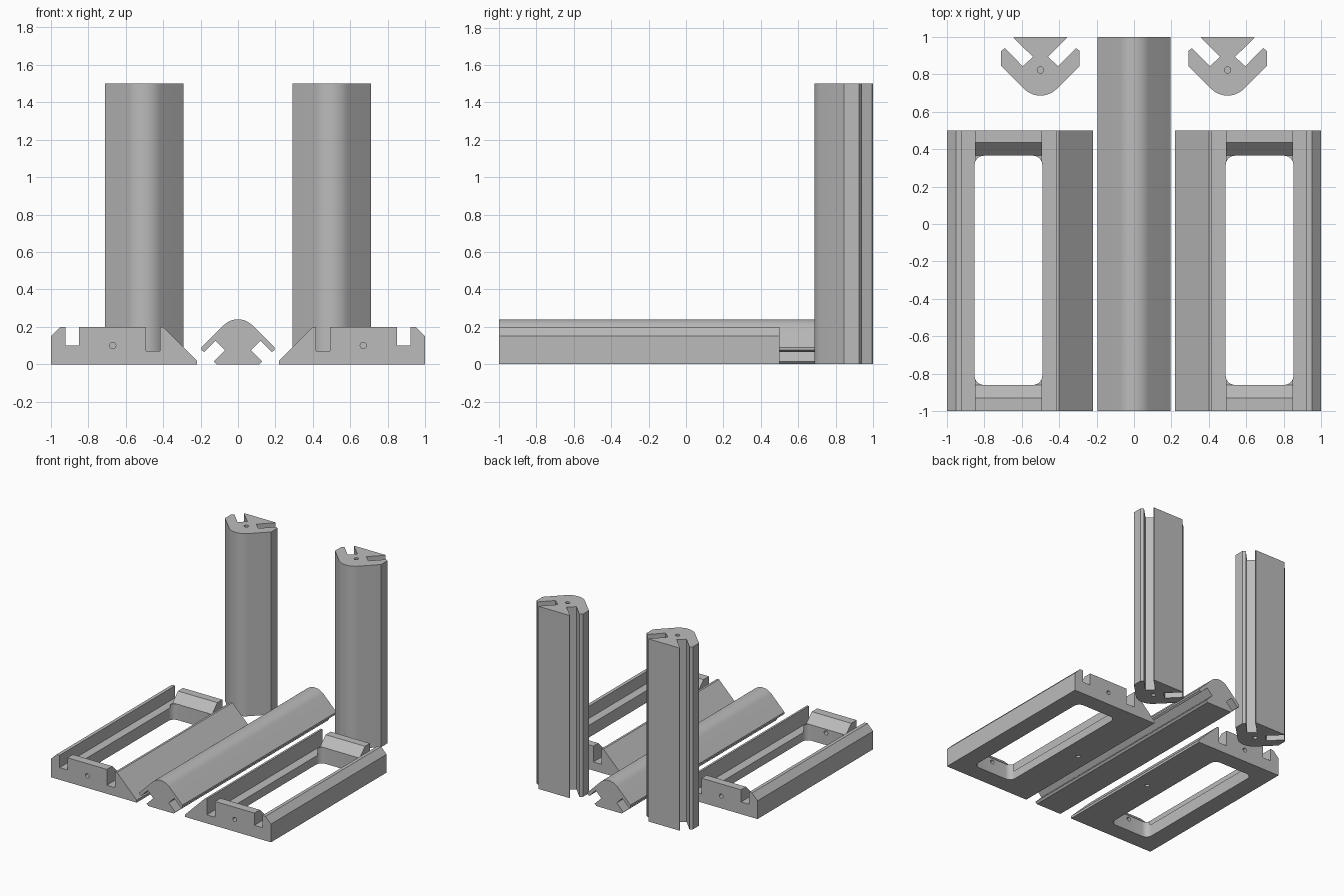
import bpy, bmesh, math
from mathutils import Vector

cube = bpy.data.objects.get("Cube")
if cube:
    bpy.data.objects.remove(cube, do_unlink=True)

grey = bpy.data.materials.new("plain_grey")
grey.use_nodes = True
GREY = (0.5, 0.5, 0.5, 1)
grey.diffuse_color = GREY
grey.node_tree.nodes["Principled BSDF"].inputs["Base Color"].default_value = GREY

PLACE = {
    "X": lambda a, b, t: Vector((t, a, b)),
    "Y": lambda a, b, t: Vector((a, t, b)),
    "Z": lambda a, b, t: Vector((a, b, t)),
}


def prism(name, points, axis, lo, hi):
    """Extrude a closed 2D profile along an axis."""
    bm = bmesh.new()
    rings = [[bm.verts.new(PLACE[axis](a, b, t)) for a, b in points] for t in (lo, hi)]
    for ring in rings:
        bm.faces.new(ring)
    n = len(points)
    for i in range(n):
        j = (i + 1) % n
        bm.faces.new((rings[0][i], rings[0][j], rings[1][j], rings[1][i]))
    bmesh.ops.recalc_face_normals(bm, faces=bm.faces)
    mesh = bpy.data.meshes.new(name)
    bm.to_mesh(mesh)
    bm.free()
    mesh.materials.append(grey)
    obj = bpy.data.objects.new(name, mesh)
    bpy.context.collection.objects.link(obj)
    return obj


def arc(cx, cy, r, start, end, steps):
    angles = [math.radians(start + (end - start) * i / steps) for i in range(steps + 1)]
    return [(cx + r * math.cos(a), cy + r * math.sin(a)) for a in angles]


def activate(obj):
    bpy.ops.object.select_all(action="DESELECT")
    obj.select_set(True)
    bpy.context.view_layer.objects.active = obj


def cut(obj, cutter):
    cutter.hide_render = True
    mod = obj.modifiers.new("cut", "BOOLEAN")
    mod.operation = "DIFFERENCE"
    mod.solver = "EXACT"
    mod.object = cutter
    activate(obj)
    bpy.ops.object.modifier_apply(modifier=mod.name)
    bpy.data.objects.remove(cutter, do_unlink=True)


def drill(obj, a, b, axis, lo, hi):
    cut(obj, prism("drill", arc(a, b, 0.017, 0, 345, 23), axis, lo, hi))


def smooth(obj):
    activate(obj)
    bpy.ops.object.shade_smooth_by_angle(angle=math.radians(25))


def symmetric(half, nose, cx=0):
    """Join a left half profile, a rounded nose and the mirrored half."""
    right = [(-x, y) for x, y in reversed(half)]
    return [(cx + x, y) for x, y in half + nose + right]


# Centre rail with a rounded ridge and two diagonal grooves
rail_half = [(-0.115, 0), (-0.13, 0.015), (-0.07, 0.075), (-0.12, 0.125),
             (-0.18, 0.065), (-0.195, 0.075), (-0.195, 0.09)]
rail = prism("centre_rail", symmetric(rail_half, arc(0, 0.131, 0.109, 135, 45, 12)), "Y", -1, 1)
smooth(rail)

# Upright corner posts, grooved on the back
post_half = [(-0.14, 1), (-0.143, 0.995), (-0.04, 0.893), (-0.095, 0.843),
             (-0.19, 0.94), (-0.21, 0.925), (-0.21, 0.845)]
for side, sx in (("left", 1), ("right", -1)):
    cx = 0.5 * sx
    post = prism(side + "_post",
                 symmetric(post_half, arc(0, 0.809, 0.123, 225, 315, 12), cx), "Z", 0, 1.5)
    for lo, hi in ((-0.1, 0.08), (1.42, 1.6)):
        drill(post, cx, 0.823, "Z", lo, hi)
    smooth(post)

# Flat frames: slotted section with a rounded opening
section = [(0.22, 0), (1, 0), (1, 0.15), (0.95, 0.2), (0.922, 0.2), (0.922, 0.1),
           (0.85, 0.1), (0.85, 0.2), (0.492, 0.2), (0.492, 0.07), (0.417, 0.07),
           (0.417, 0.2), (0.4, 0.2), (0.22, 0.02)]
X0, X1, Y0, Y1, R = 0.49, 0.852, -0.86, 0.365, 0.05
opening = (arc(X1 - R, Y1 - R, R, 0, 90, 6) + arc(X0 + R, Y1 - R, R, 90, 180, 6)
           + arc(X0 + R, Y0 + R, R, 180, 270, 6) + arc(X1 - R, Y0 + R, R, 270, 360, 6))
# Bevels on the inner edges of the end bars
bevel = [(-1.03, 0.3), (Y0, 0.13), (Y1, 0.13), (0.535, 0.3)]
for side, sx in (("left", 1), ("right", -1)):
    def flip(points):
        return [(sx * x, y) for x, y in points]
    frame = prism(side + "_frame", flip(section), "Y", -1, 0.5)
    cut(frame, prism("opening_cutter", flip(opening), "Z", -0.1, 0.4))
    cut(frame, prism("bevel_cutter", bevel, "X", sx * 0.47, sx * 0.87))
    # Screw holes in the end bars and underside
    drill(frame, sx * 0.67, 0.1, "Y", -1.1, -0.8)
    drill(frame, sx * 0.67, 0.1, "Y", 0.44, 0.6)
    drill(frame, sx * 0.34, -0.25, "Z", -0.1, 0.05)
    smooth(frame)
